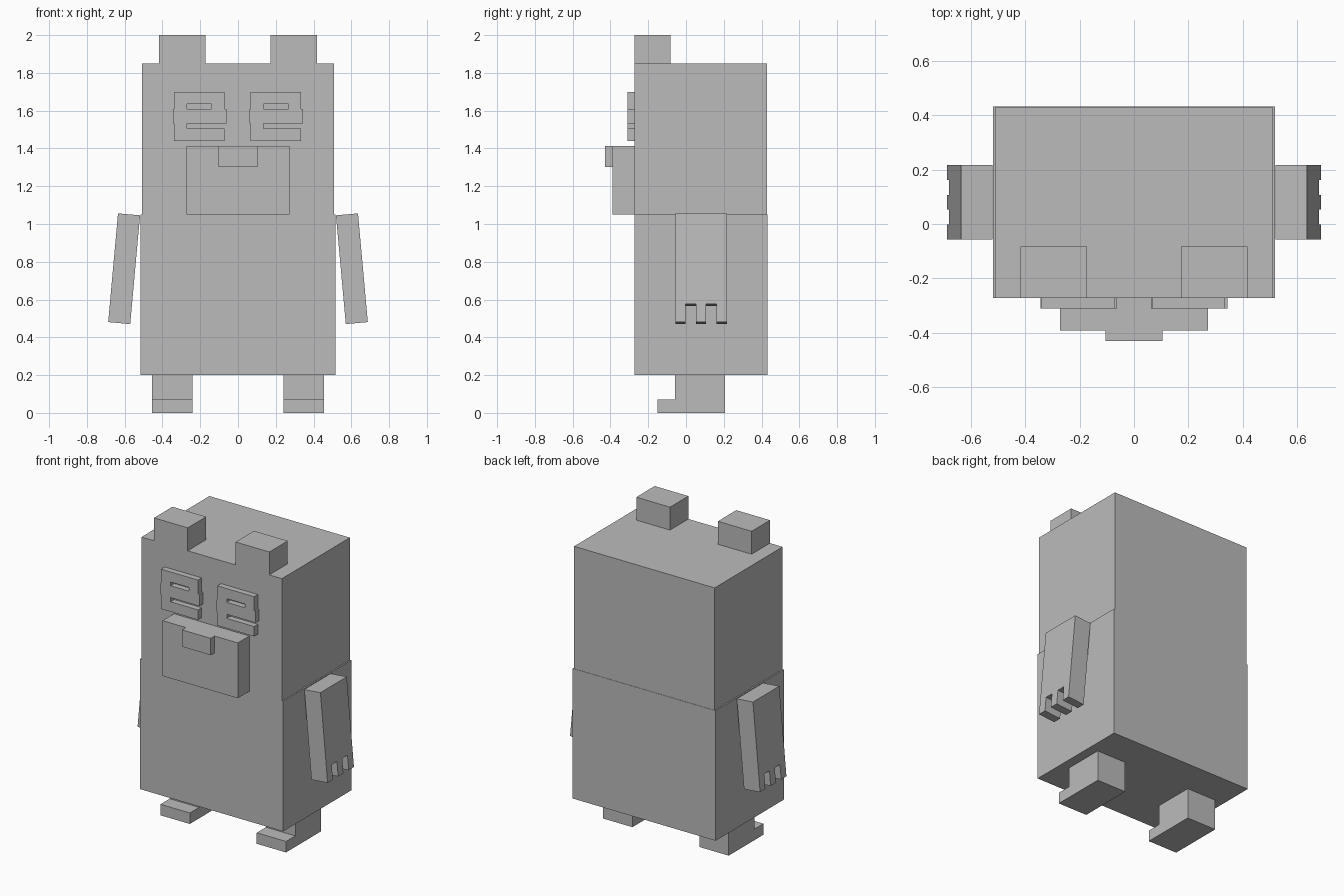
import bpy
from mathutils import Matrix, Vector

cube = bpy.data.objects.get("Cube")
if cube:
    bpy.data.objects.remove(cube, do_unlink=True)

grey = bpy.data.materials.new("plain_grey")
grey.use_nodes = True
colour = (0.5, 0.5, 0.5, 1)
grey.diffuse_color = colour
grey.node_tree.nodes["Principled BSDF"].inputs["Base Color"].default_value = colour


def box(name, x, y, z):
    """Box spanning the given (low, high) ranges."""
    spans = (x, y, z)
    bpy.ops.mesh.primitive_cube_add(size=1, location=[(a + b) / 2 for a, b in spans])
    obj = bpy.context.object
    obj.name = name
    obj.data.transform(Matrix.Diagonal([b - a for a, b in spans] + [1]))
    obj.data.materials.append(grey)
    return obj


def prism(name, outlines, depth, matrix):
    """Filled outlines (inner ones become holes), extruded to a depth."""
    curve = bpy.data.curves.new(name + "_outline", "CURVE")
    curve.dimensions = "2D"
    curve.fill_mode = "BOTH"
    curve.extrude = depth / 2
    for points in outlines:
        spline = curve.splines.new("POLY")
        spline.points.add(len(points) - 1)
        for p, (u, v) in zip(spline.points, points):
            p.co = (u, v, 0, 1)
        spline.use_cyclic_u = True
    helper = bpy.data.objects.new(name + "_helper", curve)
    bpy.context.collection.objects.link(helper)
    bpy.context.view_layer.update()
    evaluated = helper.evaluated_get(bpy.context.evaluated_depsgraph_get())
    mesh = bpy.data.meshes.new_from_object(evaluated)
    bpy.data.objects.remove(helper, do_unlink=True)
    mesh.materials.clear()
    mesh.materials.append(grey)
    mesh.shade_flat()
    obj = bpy.data.objects.new(name, mesh)
    bpy.context.collection.objects.link(obj)
    obj.matrix_world = matrix
    return obj


# Outline planes: side view (u = y, v = z) and front view (u = x, v = z)
SIDE = Matrix(((0, 0, 1, 0), (1, 0, 0, 0), (0, 1, 0, 0), (0, 0, 0, 1)))
FRONT = Matrix(((1, 0, 0, 0), (0, 0, -1, 0), (0, 1, 0, 0), (0, 0, 0, 1)))

# Torso is slightly wider than the head
box("torso", (-0.517, 0.517), (-0.272, 0.432), (0.2, 1.05))
box("head", (-0.508, 0.508), (-0.272, 0.43), (1.05, 1.85))

# Muzzle and nose
box("muzzle", (-0.272, 0.272), (-0.39, -0.272), (1.05, 1.412))
box("nose", (-0.104, 0.104), (-0.43, -0.39), (1.302, 1.412))

# Foot with a low toe, and hand with three fingers
foot = [(-0.152, 0), (0.207, 0), (0.207, 0.2), (-0.057, 0.2), (-0.057, 0.072), (-0.152, 0.072)]
back, front, length, knuckle = 0.216, -0.056, 0.578, -0.482
step = (back - front) / 5
arm = [(back, 0), (front, 0)]
for i in range(0, 5, 2):
    y = front + i * step
    arm += [(y, knuckle), (y, -length), (y + step, -length), (y + step, knuckle)]

for side, s in (("left", 1), ("right", -1)):
    box(side + "_ear", sorted((s * 0.173, s * 0.417)), (-0.272, -0.082), (1.85, 2.0))
    prism(side + "_foot", [foot], 0.212, Matrix.Translation((s * 0.348, 0, 0)) @ SIDE)
    tilt = Matrix.Rotation(-s * 0.09, 4, "Y")
    prism(side + "_arm", [arm], 0.117,
          Matrix.Translation((s * 0.577, 0, 1.051)) @ tilt @ SIDE)

# Eyes: plates with a narrow upper window and an open lower slot
eye = [(0, 1.44), (0.267, 1.44), (0.267, 1.505), (0.069, 1.505), (0.069, 1.532),
       (0.277, 1.532), (0.277, 1.608), (0.267, 1.608), (0.267, 1.7), (0, 1.7),
       (0, 1.608), (-0.005, 1.608), (-0.005, 1.532), (0, 1.532)]
window = [(0.069, 1.61), (0.069, 1.634), (0.2, 1.634), (0.2, 1.61)]
for side, x in (("right", -0.339), ("left", 0.067)):
    prism(side + "_eye", [eye, window], 0.038,
          Matrix.Translation(Vector((x, -0.291, 0))) @ FRONT)
